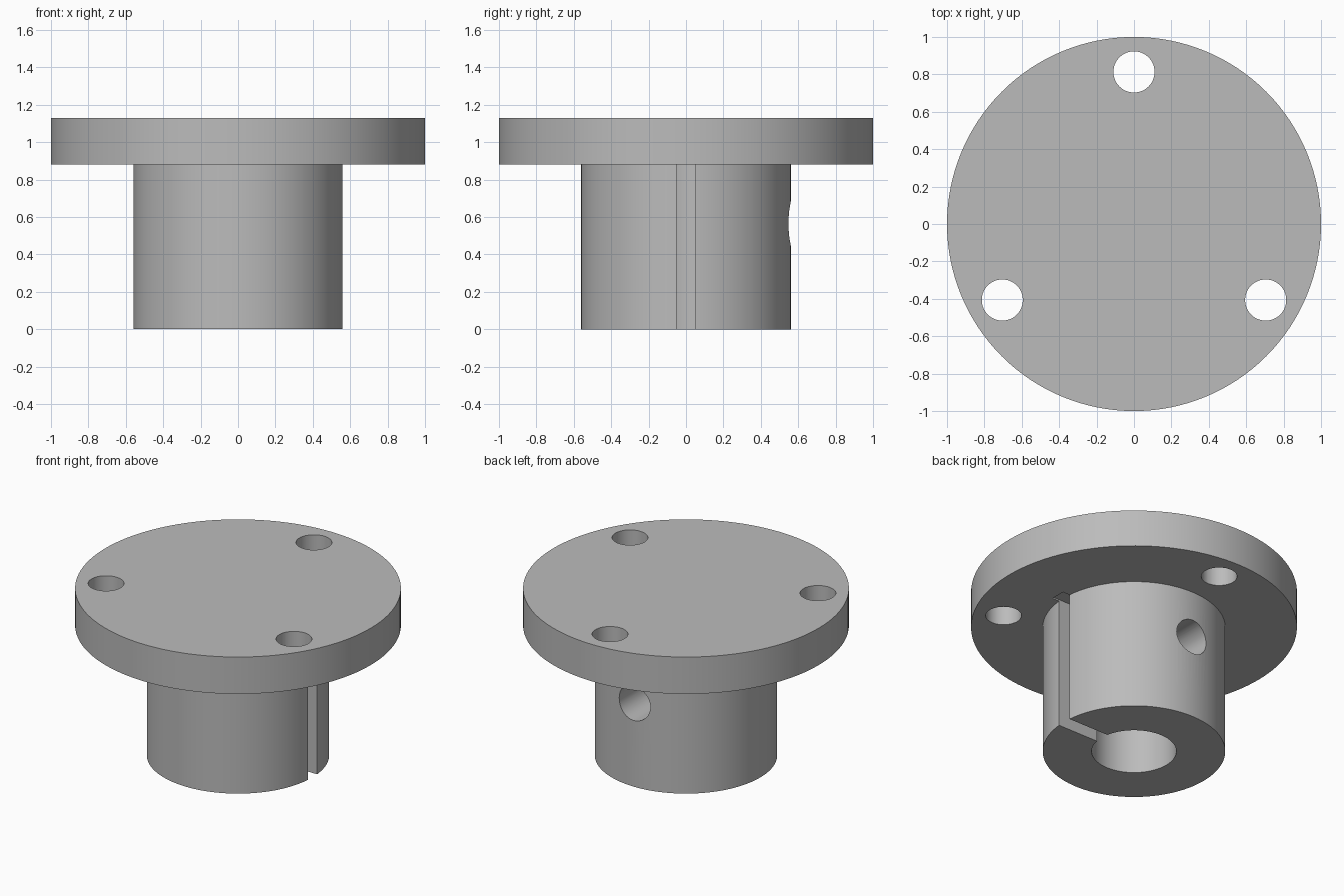
import bpy
import bmesh
from math import radians, tau
from mathutils import Matrix, Vector

default = bpy.data.objects.get("Cube")
if default:
    bpy.data.objects.remove(default, do_unlink=True)

# Main dimensions
HUB_R, BORE_R, FLANGE_R = 0.56, 0.26, 1.0
HUB_TOP, FLANGE_TOP = 0.88, 1.13
BOLT_R, BOLT_CIRCLE = 0.11, 0.813
SCREW_R, SCREW_Z = 0.117, 0.565
SLOT_WIDTH, SLOT_END, SLOT_TOP = 0.1, 0.61, 0.89

steel = bpy.data.materials.new("plain grey steel")
steel.use_nodes = True
colour = (0.5, 0.5, 0.5, 1)
steel.diffuse_color = colour
steel.node_tree.nodes["Principled BSDF"].inputs["Base Color"].default_value = colour


def add_object(name, bm):
    bmesh.ops.recalc_face_normals(bm, faces=bm.faces)
    mesh = bpy.data.meshes.new(name)
    bm.to_mesh(mesh)
    bm.free()
    mesh.materials.append(steel)
    obj = bpy.data.objects.new(name, mesh)
    bpy.context.collection.objects.link(obj)
    return obj


def lathe(name, profile, steps=128):
    bm = bmesh.new()
    verts = [bm.verts.new((r, 0, z)) for r, z in profile]
    edges = [bm.edges.new(pair) for pair in zip(verts, verts[1:])]
    bmesh.ops.spin(bm, geom=verts + edges, axis=(0, 0, 1), cent=(0, 0, 0),
                   angle=tau, steps=steps)
    bmesh.ops.remove_doubles(bm, verts=bm.verts, dist=0.0001)
    return add_object(name, bm)


def cylinder_cutter(name, radius, length, matrix):
    bm = bmesh.new()
    bmesh.ops.create_cone(bm, cap_ends=True, segments=64, radius1=radius,
                          radius2=radius, depth=length, matrix=matrix)
    return add_object(name, bm)


# Flanged hub with a blind bore, turned from one profile
hub = lathe("flanged_hub", [
    (0, HUB_TOP), (BORE_R, HUB_TOP), (BORE_R, 0), (HUB_R, 0),
    (HUB_R, HUB_TOP), (FLANGE_R, HUB_TOP), (FLANGE_R, FLANGE_TOP), (0, FLANGE_TOP)])

# Three bolt holes through the flange
cutters = []
for i in range(3):
    place = Matrix.Rotation(radians(90 + 120 * i), 4, "Z") @ Matrix.Translation(
        (BOLT_CIRCLE, 0, FLANGE_TOP))
    cutters.append(cylinder_cutter(f"bolt_hole_cutter_{i + 1}", BOLT_R, 1, place))

# Set screw hole from the back into the bore
place = Matrix.Translation((0, 0.45, SCREW_Z)) @ Matrix.Rotation(radians(90), 4, "X")
cutters.append(cylinder_cutter("screw_hole_cutter", SCREW_R, 0.7, place))

# Clamping slot on the left side, open to the bore
bm = bmesh.new()
bmesh.ops.create_cube(bm, size=1)
bmesh.ops.scale(bm, vec=(SLOT_END - 0.1, SLOT_WIDTH, SLOT_TOP + 0.1), verts=bm.verts)
bmesh.ops.translate(bm, vec=Vector((SLOT_END + 0.1, 0, SLOT_TOP - 0.1)) / 2, verts=bm.verts)
cutters.append(add_object("slot_cutter", bm))

# Cut the openings and remove the tools
bpy.ops.object.select_all(action="DESELECT")
bpy.context.view_layer.objects.active = hub
hub.select_set(True)
for cutter in cutters:
    cutter.hide_render = True
    mod = hub.modifiers.new(cutter.name, "BOOLEAN")
    mod.operation = "DIFFERENCE"
    mod.solver = "EXACT"
    mod.object = cutter
    bpy.ops.object.modifier_apply(modifier=mod.name)
    bpy.data.objects.remove(cutter, do_unlink=True)

bpy.ops.object.shade_smooth_by_angle(angle=radians(30))
